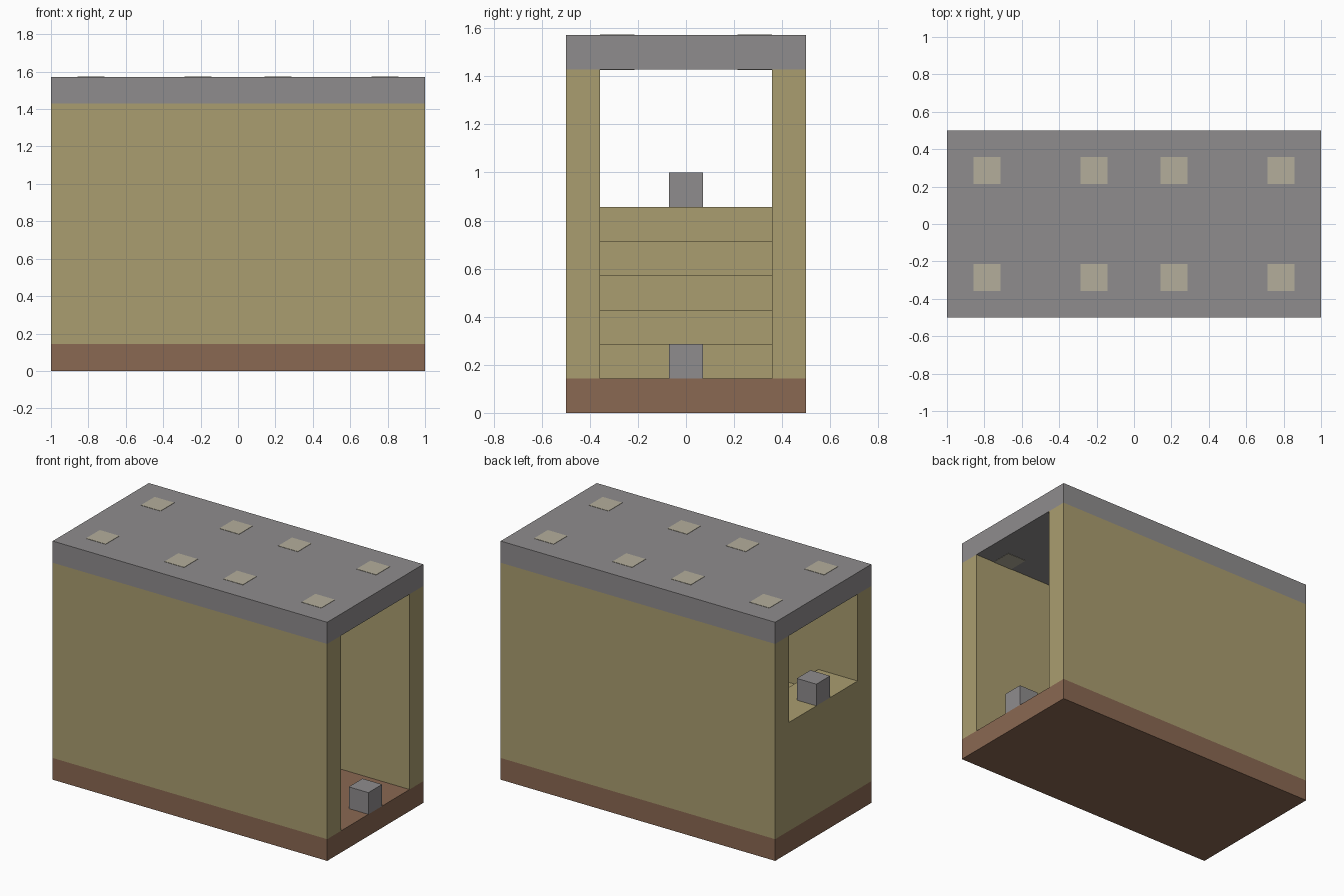
import bpy
import bmesh

U = 1 / 7  # building module

cube = bpy.data.objects.get("Cube")
if cube:
    bpy.data.objects.remove(cube, do_unlink=True)


def material(name, rgb):
    m = bpy.data.materials.new(name)
    m.use_nodes = True
    m.diffuse_color = (*rgb, 1)
    m.node_tree.nodes["Principled BSDF"].inputs["Base Color"].default_value = (*rgb, 1)
    return m


GREY = material("concrete grey", (0.275, 0.265, 0.268))
TAN = material("sandy tan", (0.402, 0.337, 0.16))
BROWN = material("floor brown", (0.254, 0.138, 0.084))
LIGHT = material("lamp cream", (0.455, 0.423, 0.33))


def finish(name, bm, mat):
    bmesh.ops.recalc_face_normals(bm, faces=bm.faces)
    mesh = bpy.data.meshes.new(name)
    bm.to_mesh(mesh)
    bm.free()
    mesh.materials.append(mat)
    obj = bpy.data.objects.new(name, mesh)
    bpy.context.collection.objects.link(obj)
    return obj


def box(name, lo, hi, mat, corner=0):
    """Box between two corners, with optionally rounded upright edges."""
    bm = bmesh.new()
    bmesh.ops.create_cube(bm, size=1)
    for v in bm.verts:
        v.co = [h if c > 0 else l for c, l, h in zip(v.co, lo, hi)]
    if corner:
        upright = [e for e in bm.edges
                   if abs(e.verts[0].co.z - e.verts[1].co.z) > 0.01]
        bmesh.ops.bevel(bm, geom=upright, offset=corner, segments=3,
                        profile=0.5, affect='EDGES')
    return finish(name, bm, mat)


def staircase(name, mat):
    """Solid stair block: a stepped side profile extruded across the passage."""
    top, landing_end, tread, steps = 6 * U, -1 + 2 * U, 2 * U, 5
    points = [(-1, U), (-1, top)]
    for i in range(steps):
        x = landing_end + i * tread
        points += [(x, top - i * U), (x, top - (i + 1) * U)]
    bm = bmesh.new()
    face = bm.faces.new([bm.verts.new((x, -2.5 * U, z)) for x, z in points])
    extruded = bmesh.ops.extrude_face_region(bm, geom=[face])["geom"]
    moved = [g for g in extruded if isinstance(g, bmesh.types.BMVert)]
    bmesh.ops.translate(bm, verts=moved, vec=(0, 5 * U, 0))
    return finish(name, bm, mat)


# Floor and roof slabs
box("floor_slab", (-1, -0.5, 0), (1, 0.5, U), BROWN)
box("roof_slab", (-1, -0.5, 10 * U), (1, 0.5, 11 * U), GREY)

# Long side walls
box("front_wall", (-1, -0.5, U), (1, -2.5 * U, 10 * U), TAN)
box("back_wall", (-1, 2.5 * U, U), (1, 0.5, 10 * U), TAN)

# Stairs rising towards -x
staircase("stairs", TAN)

# Small blocks at the lower and upper openings
box("lower_block", (1 - U, -U / 2, U), (1, U / 2, 2 * U), GREY)
box("upper_block", (-1, -U / 2, 6 * U), (-1 + U, U / 2, 7 * U), GREY)

# Light panels showing on both faces of the roof
for x in (-5.5, -1.5, 1.5, 5.5):
    for y in (-2, 2):
        for level, side in ((10, "ceiling"), (11, "roof")):
            z = level * U
            box(f"{side}_light", ((x - 0.5) * U, (y - 0.5) * U, z - 0.002),
                ((x + 0.5) * U, (y + 0.5) * U, z + 0.002), LIGHT, corner=0.03)
